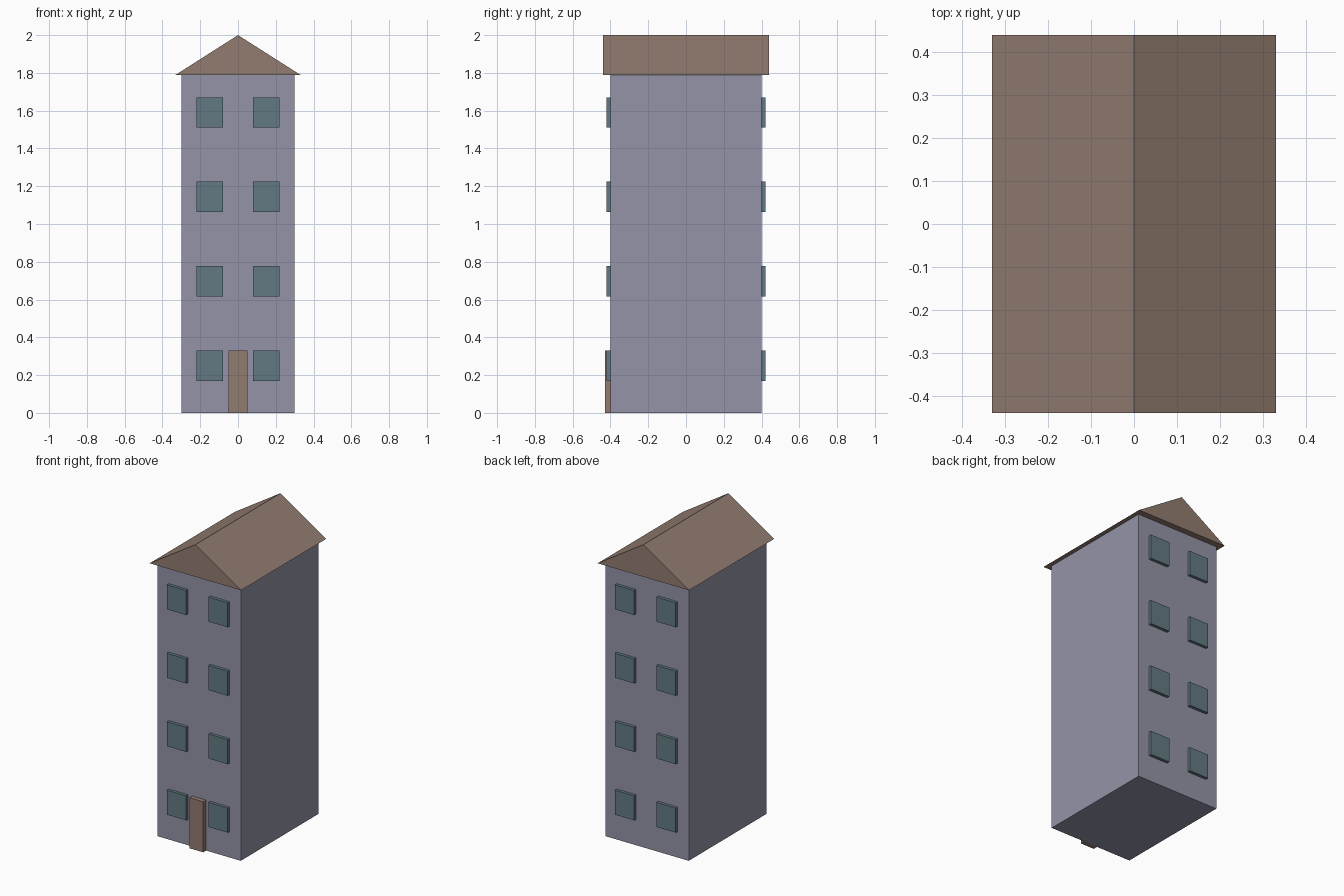
import bpy
import bmesh

default = bpy.data.objects.get("Cube")
if default:
    bpy.data.objects.remove(default, do_unlink=True)


def srgb(r, g, b):
    def lin(c):
        c /= 255
        return c / 12.92 if c <= 0.04045 else ((c + 0.055) / 1.055) ** 2.4
    return (lin(r), lin(g), lin(b), 1)


def material(name, colour):
    mat = bpy.data.materials.new(name)
    mat.use_nodes = True
    mat.diffuse_color = colour
    mat.node_tree.nodes["Principled BSDF"].inputs["Base Color"].default_value = colour
    return mat


def prism(name, profile, y0, y1, mat):
    """Extrude an x-z outline along y into a closed solid."""
    bm = bmesh.new()
    face = bm.faces.new([bm.verts.new((x, y0, z)) for x, z in profile])
    new = bmesh.ops.extrude_face_region(bm, geom=[face])["geom"]
    moved = [v for v in new if isinstance(v, bmesh.types.BMVert)]
    bmesh.ops.translate(bm, verts=moved, vec=(0, y1 - y0, 0))
    bmesh.ops.recalc_face_normals(bm, faces=bm.faces)
    mesh = bpy.data.meshes.new(name)
    bm.to_mesh(mesh)
    bm.free()
    mesh.materials.append(mat)
    obj = bpy.data.objects.new(name, mesh)
    bpy.context.collection.objects.link(obj)
    return obj


def box(name, x0, x1, y0, y1, z0, z1, mat):
    return prism(name, [(x0, z0), (x1, z0), (x1, z1), (x0, z1)], y0, y1, mat)


wall = material("grey_lavender_wall", srgb(148, 148, 168))
brown = material("brown_wood", srgb(146, 124, 112))
glass = material("teal_grey_glass", srgb(99, 122, 130))

# Main block and gabled roof
EAVE = 1.79
box("walls", -0.3, 0.3, -0.4, 0.4, 0, EAVE, wall)
prism("roof", [(-0.33, EAVE), (0.33, EAVE), (0, 2)], -0.44, 0.44, brown)

# Front door
box("door", -0.05, 0.05, -0.43, -0.4, 0, 0.33, brown)

# Two windows per floor, front and back
for floor in range(4):
    z = 0.25 + floor * 0.447
    for side, x in (("right", -0.15), ("left", 0.15)):
        for end, y in (("front", -0.41), ("back", 0.41)):
            box(f"window_{end}_{side}_{floor + 1}", x - 0.07, x + 0.07,
                y - 0.01, y + 0.01, z - 0.08, z + 0.08, glass)
